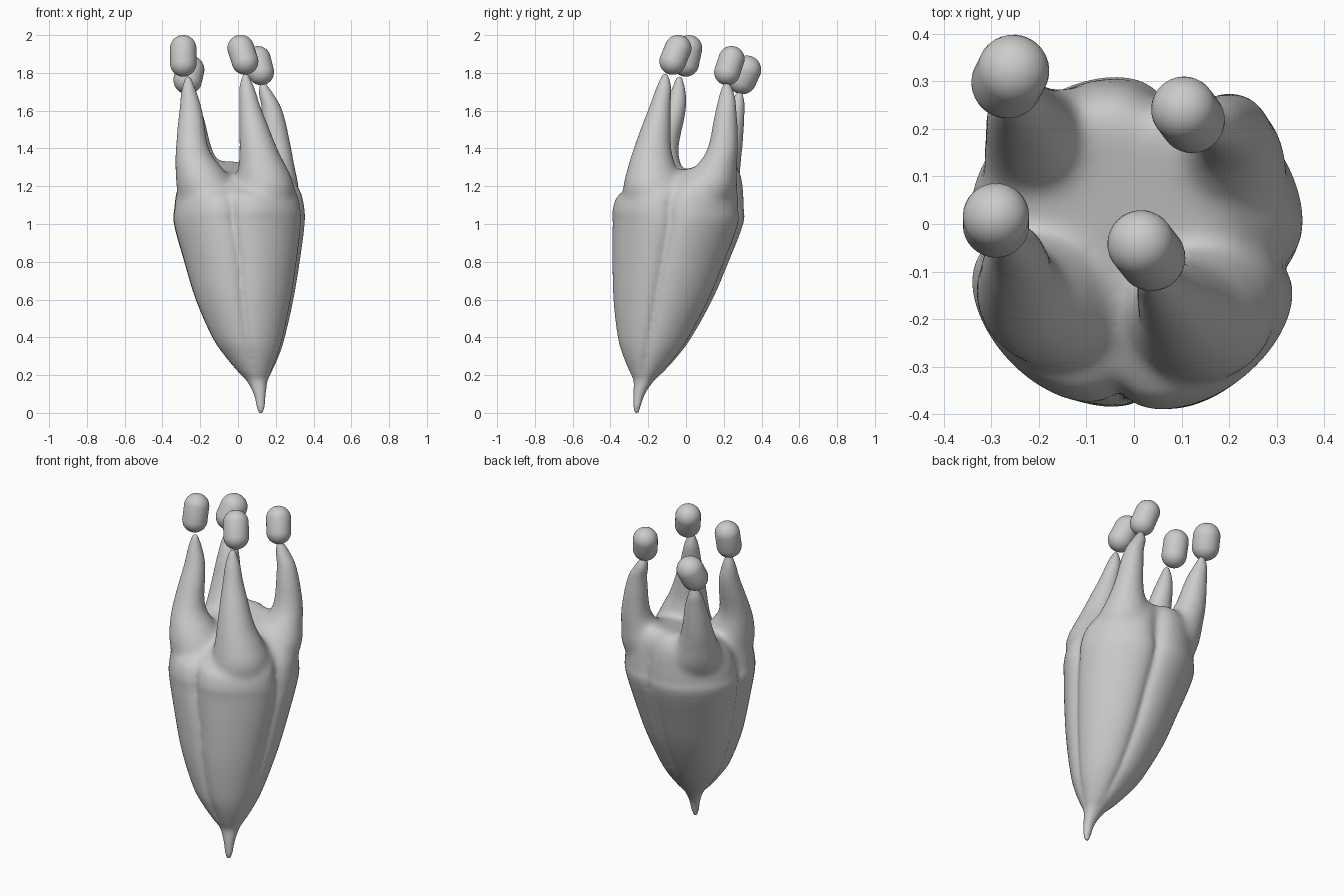
import bpy, bmesh, math
from mathutils import Vector

if "Cube" in bpy.data.objects:
    bpy.data.objects.remove(bpy.data.objects["Cube"])

SEG = 120


def loft(bm, rings):
    """Skin a stack of closed rings and cap both ends."""
    loops = [[bm.verts.new(p) for p in ring] for ring in rings]
    n = len(loops[0])
    for a, b in zip(loops, loops[1:]):
        for i in range(n):
            j = (i + 1) % n
            bm.faces.new((a[i], a[j], b[j], b[i]))
    bm.faces.new(loops[0][::-1])
    bm.faces.new(loops[-1])


def smooth_keys(keys, steps):
    """Catmull-Rom interpolation of key tuples."""
    out = []
    last = len(keys) - 1
    for i in range(last):
        p0, p1, p2, p3 = (keys[max(0, min(last, i + k))] for k in (-1, 0, 1, 2))
        for s in range(steps):
            t = s / steps
            out.append(tuple(
                0.5 * (2 * b + (c - a) * t + (2 * a - 5 * b + 4 * c - d) * t * t
                       + (3 * b - a - 3 * c + d) * t ** 3)
                for a, b, c, d in zip(p0, p1, p2, p3)))
    return out + [keys[-1]]


def make_object(name, bm):
    bmesh.ops.recalc_face_normals(bm, faces=bm.faces)
    mesh = bpy.data.meshes.new(name)
    bm.to_mesh(mesh)
    bm.free()
    mesh.shade_smooth()
    ob = bpy.data.objects.new(name, mesh)
    bpy.context.collection.objects.link(ob)
    return ob


def ramp(x, a, b):
    return min(1, max(0, (x - a) / (b - a)))


# Leaning pod body: z, centre x, centre y, radius x, radius y
BODY = [(0.00, .120, -.262, .012, .012), (0.03, .120, -.260, .021, .019),
        (0.10, .115, -.248, .032, .031), (0.17, .101, -.224, .056, .054),
        (0.22, .088, -.209, .092, .092), (0.30, .072, -.190, .145, .146),
        (0.40, .054, -.168, .196, .198), (0.60, .032, -.125, .264, .266),
        (0.80, .018, -.085, .312, .312), (1.00, .003, -.045, .354, .350),
        (1.08, .003, -.043, .354, .352), (1.16, .000, -.030, .343, .337),
        (1.23, -.01, -.008, .306, .300), (1.285, -.02, .015, .225, .215),
        (1.29, -.02, .020, .100, .100)]
GROOVES = (-92, -8, 79, 181)


def body_ring(k):
    z, cx, cy, rx, ry = k
    fade = ramp(z, .12, .27)
    pts = []
    for i in range(SEG):
        deg = 360 * i / SEG
        twist = 7 * ramp(z, .8, 1.25)
        dip = sum(math.exp(-abs((deg - g + (twist if g == -92 else 0) + 180) % 360 - 180) / 8)
                  for g in GROOVES)
        f = 1.015 - (.12 + .05 * ramp(z, .95, 1.15)) * dip * fade
        a = math.radians(deg)
        x, y = cx + rx * f * math.cos(a), cy + ry * f * math.sin(a)
        pts.append((x, y, z + .22 * y * ramp(z, 1.15, 1.28)))
    return pts


# Horns growing from each lobe: z, centre x, centre y, radius
HORNS = [
    [(.9, .08, -.12, .12), (1.1, .13, -.165, .153), (1.2, .142, -.175, .158), (1.3, .13, -.18, .130),
     (1.4, .108, -.178, .102), (1.6, .067, -.142, .060), (1.72, .047, -.118, .040), (1.795, .040, -.11, .014)],
    [(.9, .10, .00, .12), (1.1, .15, .08, .150), (1.2, .170, .115, .152), (1.3, .190, .158, .113),
     (1.4, .202, .195, .083), (1.6, .180, .212, .055), (1.69, .148, .217, .038), (1.75, .130, .215, .014)],
    [(.9, -.10, .02, .12), (1.1, -.14, .09, .152), (1.2, -.165, .13, .152), (1.3, -.200, .175, .115),
     (1.4, -.225, .212, .089), (1.57, -.240, .252, .057), (1.64, -.25, .271, .039), (1.70, -.25, .285, .014)],
    [(.9, -.10, -.10, .12), (1.1, -.15, -.13, .155), (1.2, -.170, -.145, .157), (1.3, -.208, -.145, .125),
     (1.4, -.242, -.128, .090), (1.6, -.250, -.062, .060), (1.7, -.26, -.042, .040), (1.78, -.265, -.035, .014)],
]

bm = bmesh.new()
loft(bm, [body_ring(k) for k in smooth_keys(BODY, 4)])
for keys in HORNS:
    loft(bm, [[(x + r * math.cos(math.tau * i / 32), y + r * math.sin(math.tau * i / 32), z)
               for i in range(32)] for z, x, y, r in smooth_keys(keys, 5)])
pod = make_object("lobed_pod", bm)

# Fuse body and horns into one organic skin
fuse = pod.modifiers.new("fuse", 'REMESH')
fuse.mode = 'VOXEL'
fuse.voxel_size = .01
skin = bpy.data.meshes.new_from_object(pod.evaluated_get(bpy.context.evaluated_depsgraph_get()))
pod.modifiers.clear()
pod.data = skin
skin.shade_smooth()

# Blend the shoulders strongly, the rest only lightly
group = pod.vertex_groups.new(name="shoulders")
for v in skin.vertices:
    w = ramp(v.co.z, 1.05, 1.22) * (1 - ramp(v.co.z, 1.38, 1.52))
    if w > 0:
        group.add([v.index], w, 'REPLACE')
blend = pod.modifiers.new("blend", 'SMOOTH')
blend.factor = .5
blend.iterations = 70
blend.vertex_group = group.name
soft = pod.modifiers.new("soften", 'SMOOTH')
soft.factor = .5
soft.iterations = 4


# Rounded capsules balanced on the horn tips
def capsule(name, low, high, radius):
    low, high = Vector(low), Vector(high)
    axis = (high - low).normalized()
    half = (high - low).length / 2
    bm = bmesh.new()
    bmesh.ops.create_uvsphere(bm, u_segments=32, v_segments=17, radius=radius)
    for v in bm.verts:
        v.co.z += half if v.co.z > 0 else -half
    bmesh.ops.rotate(bm, verts=bm.verts, matrix=Vector((0, 0, 1)).rotation_difference(axis).to_matrix())
    bmesh.ops.translate(bm, verts=bm.verts, vec=(low + high) / 2)
    make_object(name, bm)


capsule("capsule_front_right", (.037, -.070, 1.861), (.015, -.042, 1.930), .071)
capsule("capsule_back_right", (.122, .218, 1.804), (.105, .241, 1.873), .069)
capsule("capsule_back_left", (-.266, .298, 1.763), (-.254, .322, 1.816), .076)
capsule("capsule_front_left", (-.290, -.001, 1.850), (-.290, .016, 1.930), .070)
